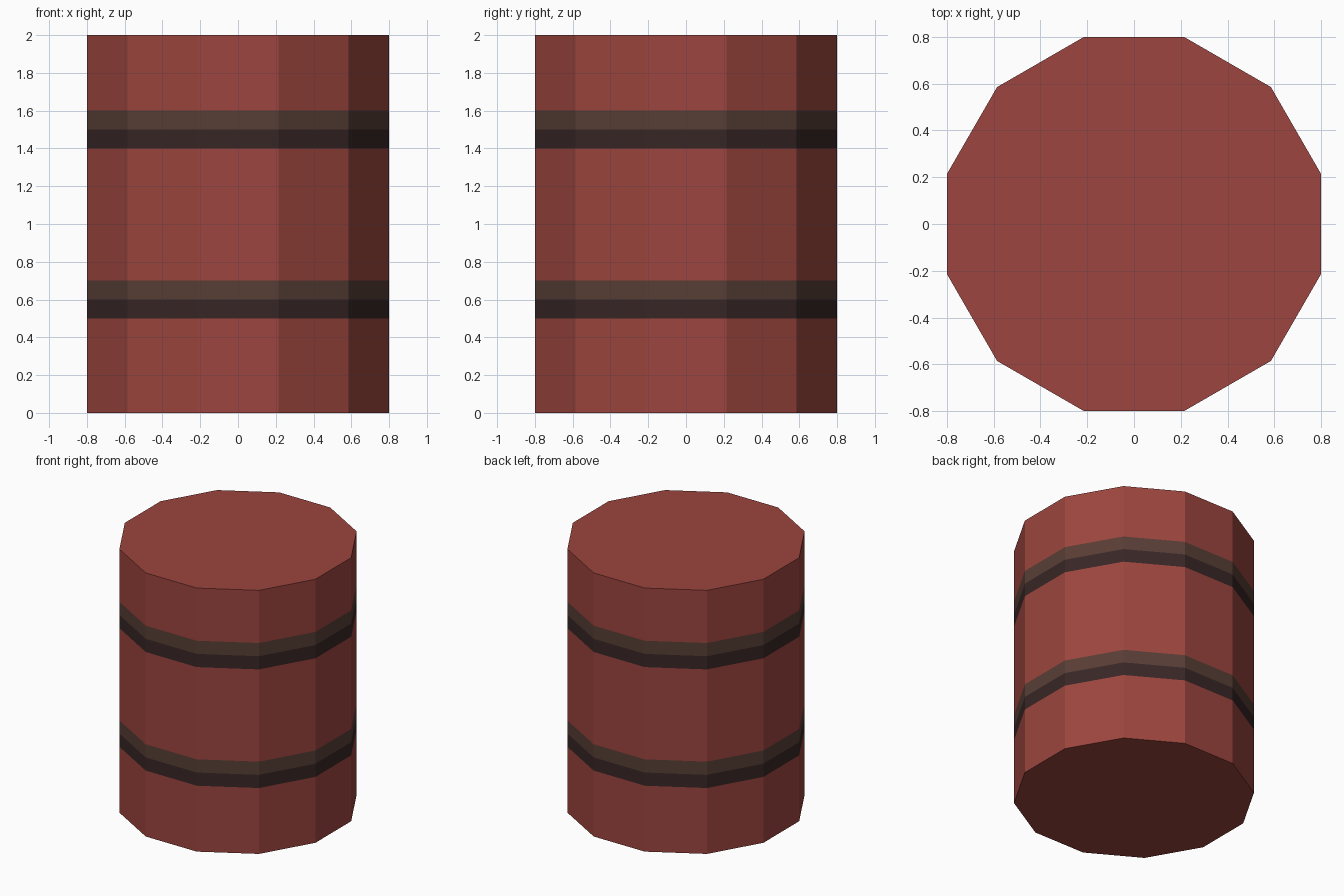
import bpy, bmesh, math

if "Cube" in bpy.data.objects:
    bpy.data.objects.remove(bpy.data.objects["Cube"])

SIDES = 12
RADIUS = 0.8 / math.cos(math.pi / SIDES)   # flat sides sit at 0.8
HEIGHTS = [0, 0.5, 0.6, 0.7, 1.4, 1.5, 1.6, 2.0]
LEVEL_MATERIALS = [0, 2, 1, 0, 2, 1, 0]    # red body, dark and light band halves


def make_material(name, rgb):
    mat = bpy.data.materials.new(name)
    linear = [((c / 255 + 0.055) / 1.055) ** 2.4 for c in rgb]
    mat.diffuse_color = (*linear, 1)
    mat.use_nodes = True
    mat.node_tree.nodes["Principled BSDF"].inputs["Base Color"].default_value = mat.diffuse_color
    return mat


mesh = bpy.data.meshes.new("barrel")
for name, rgb in (("barrel red", (156, 69, 62)),
                  ("band brown", (88, 62, 54)),
                  ("band dark", (57, 38, 38))):
    mesh.materials.append(make_material(name, rgb))

# Barrel: stacked rings, with the hoops as flush coloured strips
bm = bmesh.new()
rings = []
for z in HEIGHTS:
    angles = [2 * math.pi * (i + 0.5) / SIDES for i in range(SIDES)]
    rings.append([bm.verts.new((RADIUS * math.cos(a), RADIUS * math.sin(a), z))
                  for a in angles])
for level, mat_index in enumerate(LEVEL_MATERIALS):
    low, high = rings[level], rings[level + 1]
    for i in range(SIDES):
        j = (i + 1) % SIDES
        face = bm.faces.new((low[i], low[j], high[j], high[i]))
        face.material_index = mat_index

# Flat lid and base
bm.faces.new(rings[-1])
bm.faces.new(rings[0][::-1])
bm.to_mesh(mesh)
bm.free()

barrel = bpy.data.objects.new("barrel", mesh)
bpy.context.collection.objects.link(barrel)
